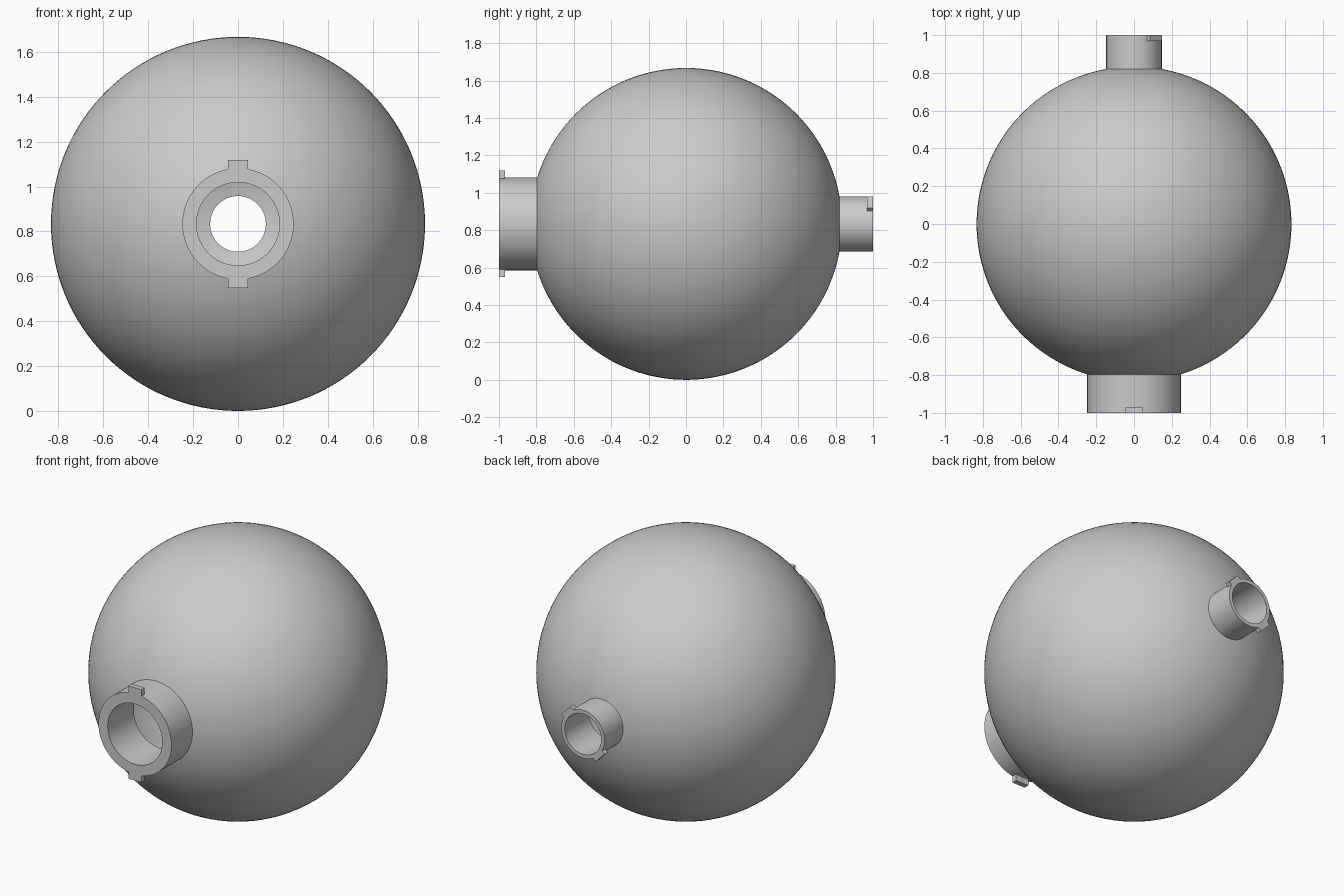
import bpy, bmesh
from math import sin, cos, pi, asin, sqrt, radians
from mathutils import Matrix

if "Cube" in bpy.data.objects:
    bpy.data.objects.remove(bpy.data.objects["Cube"])

R_OUT, R_IN = 0.8335, 0.77          # shell radii
FRONT_OUT, FRONT_IN = 0.248, 0.185  # wide front neck
BACK_OUT, BACK_IN = 0.147, 0.124    # narrow back neck
SEGMENTS, STEPS = 128, 72
LUG_WIDTH, LUG_DEPTH = 0.088, 0.032

grey = bpy.data.materials.new("plain_grey")
grey.use_nodes = True
colour = (0.6, 0.6, 0.6, 1)
grey.diffuse_color = colour
grey.node_tree.nodes["Principled BSDF"].inputs["Base Color"].default_value = colour


def add_object(name, bm):
    """Turn a bmesh into a named grey object at the ball's height."""
    bmesh.ops.recalc_face_normals(bm, faces=bm.faces)
    mesh = bpy.data.meshes.new(name)
    bm.to_mesh(mesh)
    bm.free()
    mesh.materials.append(grey)
    obj = bpy.data.objects.new(name, mesh)
    obj.location.z = R_OUT
    bpy.context.collection.objects.link(obj)
    return obj


def arc(radius, front_hole, back_hole):
    """Points (radius, y) on a sphere between its front and back openings."""
    start, end = asin(front_hole / radius), pi - asin(back_hole / radius)
    angles = [start + (end - start) * i / STEPS for i in range(STEPS + 1)]
    return [(radius * sin(a), -radius * cos(a)) for a in angles]


# Hollow ball with both necks, turned around the y axis
profile = [(FRONT_OUT, -1)] + arc(R_OUT, FRONT_OUT, BACK_OUT) + [(BACK_OUT, 1), (BACK_IN, 1)]
profile += arc(R_IN, FRONT_IN, BACK_IN)[::-1] + [(FRONT_IN, -1)]
bm = bmesh.new()
rings = []
for i in range(SEGMENTS):
    a = 2 * pi * i / SEGMENTS
    rings.append([bm.verts.new((r * cos(a), y, r * sin(a))) for r, y in profile])
for i, ring in enumerate(rings):
    following = rings[(i + 1) % SEGMENTS]
    for j in range(len(profile)):
        k = (j + 1) % len(profile)
        bm.faces.new((ring[j], ring[k], following[k], following[j]))
body = add_object("hollow_ball_with_necks", bm)
bpy.context.view_layer.objects.active = body
body.select_set(True)
bpy.ops.object.shade_smooth_by_angle(angle=radians(30))
body.select_set(False)


def add_lug(name, neck_radius, tip, end, angle):
    """Locking lug on a neck's rim, seated on the neck's outer wall."""
    root = sqrt(neck_radius ** 2 - LUG_WIDTH ** 2 / 4)
    place = (Matrix.Rotation(-angle, 4, 'Y')
             @ Matrix.Translation(((root + tip) / 2, end * (1 - LUG_DEPTH / 2), 0))
             @ Matrix.Diagonal((tip - root, LUG_DEPTH, LUG_WIDTH, 1)))
    bm = bmesh.new()
    bmesh.ops.create_cube(bm, size=1, matrix=place)
    add_object(name, bm)


# Opposite pairs of lugs: upright at the front, diagonal at the back
for side, turn in (("upper", 0), ("lower", pi)):
    add_lug("front_lug_" + side, FRONT_OUT, 0.285, -1, pi / 2 + turn)
    add_lug("back_lug_" + side, BACK_OUT, 0.164, 1, pi / 4 + turn)
